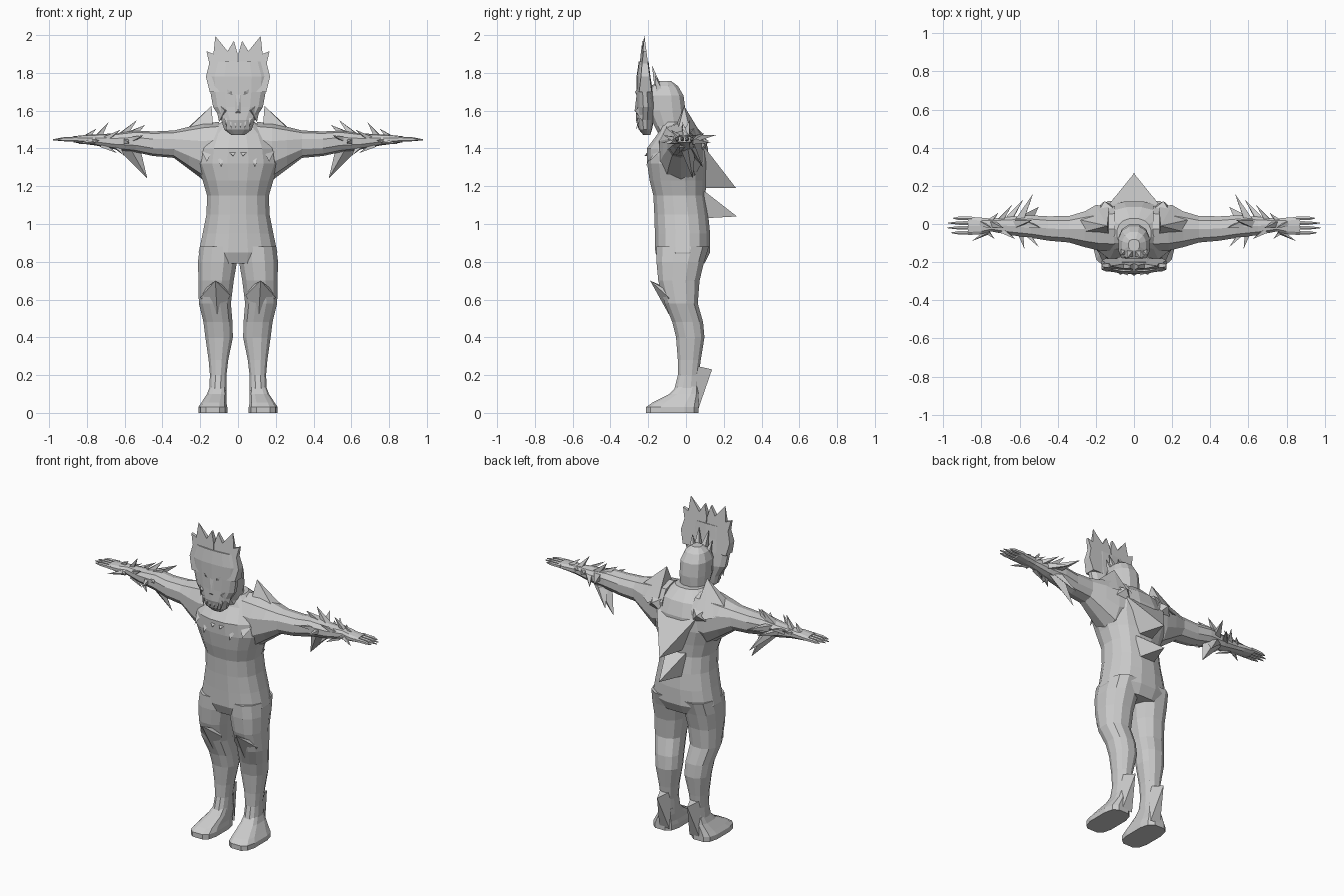
import bpy, bmesh
from math import sin, cos, pi
from mathutils import Vector


def finish(name, bm, mirror=True):
    bmesh.ops.recalc_face_normals(bm, faces=bm.faces[:])
    me = bpy.data.meshes.new(name)
    bm.to_mesh(me)
    bm.free()
    ob = bpy.data.objects.new(name, me)
    bpy.context.collection.objects.link(ob)
    if mirror:
        ob.modifiers.new("mirror", 'MIRROR').use_mirror_merge = False
    return ob


def add_loft(bm, rings, axis='z', n=12, p=0.85):
    """rings: (position along axis, u0, u1, v0, v1), squarish oval sections."""
    loops = []
    for t, u0, u1, v0, v1 in rings:
        loop = []
        for i in range(n):
            a = 2 * pi * (i + 0.5) / n
            c, s = cos(a), sin(a)
            c, s = [abs(k) ** p * (1 if k > 0 else -1) for k in (c, s)]
            u = (u0 + u1) / 2 + (u1 - u0) / 2 * c
            v = (v0 + v1) / 2 + (v1 - v0) / 2 * s
            loop.append(bm.verts.new((u, v, t) if axis == 'z' else (t, u, v)))
        loops.append(loop)
    for a, b in zip(loops, loops[1:]):
        for i in range(n):
            bm.faces.new((a[i], a[(i + 1) % n], b[(i + 1) % n], b[i]))
    bm.faces.new(loops[0])
    bm.faces.new(loops[-1])


def loft(name, rings, axis='z', n=12, p=0.85, mirror=True):
    bm = bmesh.new()
    add_loft(bm, rings, axis, n, p)
    return finish(name, bm, mirror)


def pyramid(bm, base, tip):
    vs = [bm.verts.new(b) for b in base]
    t = bm.verts.new(tip)
    bm.faces.new(vs)
    for i, v in enumerate(vs):
        bm.faces.new((v, vs[(i + 1) % len(vs)], t))


def thorn(bm, root, tip, r, n=4):
    root, tip = Vector(root), Vector(tip)
    d = (tip - root).normalized()
    u = d.orthogonal().normalized()
    w = d.cross(u)
    pyramid(bm, [root + r * (u * cos(2 * pi * i / n) + w * sin(2 * pi * i / n)) for i in range(n)], tip)


def thorns(name, items, n=4):
    bm = bmesh.new()
    for root, tip, r in items:
        thorn(bm, root, tip, r, n)
    return finish(name, bm)


def pyramids(name, items, mirror=True):
    bm = bmesh.new()
    for base, tip in items:
        pyramid(bm, base, tip)
    return finish(name, bm, mirror)


# Torso
loft("torso", [(.79, -.19, .19, -.14, .10), (.85, -.212, .212, -.165, .13),
               (.95, -.19, .19, -.167, .13), (1.05, -.17, .17, -.17, .12),
               (1.15, -.166, .166, -.175, .105), (1.23, -.19, .19, -.195, .11),
               (1.32, -.225, .225, -.208, .12), (1.40, -.21, .21, -.21, .12),
               (1.48, -.17, .17, -.15, .09), (1.54, -.09, .09, -.13, .03)], n=16, mirror=False)

# Legs
loft("leg", [(.10, .06, .155, -.07, .07), (.20, .06, .15, -.045, .07),
             (.28, .05, .157, -.045, .08), (.40, .025, .175, -.055, .10),
             (.48, .027, .185, -.075, .093), (.58, .035, .21, -.115, .065),
             (.70, .02, .212, -.15, .075), (.80, .002, .215, -.16, .10),
             (.88, .002, .205, -.16, .125)])
loft("foot", [(0, .055, .212, -.215, .07), (.03, .055, .212, -.215, .07),
              (.055, .06, .195, -.18, .07), (.10, .06, .165, -.09, .07),
              (.14, .063, .15, -.05, .068)], p=.6)

# Arms with palms
loft("arm", [(.10, -.15, .10, 1.25, 1.54), (.18, -.145, .09, 1.23, 1.535),
             (.26, -.125, .07, 1.29, 1.515), (.34, -.10, .045, 1.35, 1.495),
             (.45, -.09, .043, 1.36, 1.49), (.54, -.075, .048, 1.38, 1.495),
             (.65, -.06, .04, 1.395, 1.48), (.75, -.04, .03, 1.415, 1.475),
             (.80, -.055, .035, 1.422, 1.472), (.87, -.06, .04, 1.432, 1.465)], axis='x', n=10)

# Fingers and thumb
bm = bmesh.new()
for y, end in ((.03, .95), (.005, .975), (-.02, .98), (-.046, .96)):
    add_loft(bm, [(.85, y - .012, y + .012, 1.437, 1.463),
                  (.92, y - .01, y + .01, 1.438, 1.46),
                  (end, y - .002, y + .002, 1.443, 1.449)], axis='x', n=6)
thorn(bm, (.76, -.035, 1.44), (.85, -.09, 1.425), .018, 5)
finish("fingers", bm)

# Forearm and hand spikes
thorns("forearm_spikes", [
    ((.62, 0, 1.46), (.535, .02, 1.55), .03), ((.60, .02, 1.45), (.53, .158, 1.47), .03),
    ((.66, .02, 1.44), (.58, .13, 1.43), .025), ((.70, .02, 1.45), (.64, .10, 1.48), .02),
    ((.60, -.03, 1.44), (.575, -.13, 1.43), .025), ((.58, -.03, 1.44), (.50, -.12, 1.47), .025),
    ((.74, 0, 1.46), (.685, -.02, 1.54), .022), ((.80, 0, 1.46), (.75, -.02, 1.505), .02),
    ((.57, 0, 1.47), (.49, -.02, 1.525), .03), ((.64, -.03, 1.41), (.60, -.05, 1.36), .02),
    ((.72, -.02, 1.42), (.64, -.04, 1.375), .02), ((.70, -.03, 1.45), (.62, -.08, 1.50), .02),
    ((.76, .01, 1.45), (.71, .06, 1.47), .018), ((.78, -.03, 1.44), (.73, -.08, 1.44), .018)])

# Elbow blades hanging under the forearm
pyramids("elbow_blade", [
    ([(.52, -.01, 1.41), (.57, .05, 1.40), (.64, .01, 1.40), (.57, -.03, 1.40)], (.48, .035, 1.24)),
    ([(.54, .0, 1.40), (.58, .05, 1.41), (.62, .03, 1.40)], (.50, .09, 1.30))])

# Shoulder spikes
pyramids("shoulder_spike", [
    ([(.13, -.07, 1.48), (.13, .09, 1.46), (.20, .10, 1.42), (.32, .03, 1.46), (.30, -.05, 1.47)],
     (.14, -.01, 1.625)),
    ([(.08, .06, 1.48), (.20, .04, 1.48), (.22, .06, 1.38), (.10, .09, 1.38)], (.155, .12, 1.44))])

# Back spikes
pyramids("back_spikes", [
    ([(-.15, .08, 1.43), (.15, .08, 1.43), (.05, .09, 1.19), (-.05, .09, 1.19)], (0, .265, 1.19)),
    ([(-.07, .09, 1.18), (.07, .09, 1.18), (.06, .09, 1.03), (-.06, .09, 1.03)], (0, .27, 1.04))],
    mirror=False)

# Chest collar teeth lying on the chest
pyramids("collar_teeth", [
    ([(.06, -.17, 1.40), (.13, -.16, 1.40), (.10, -.19, 1.36)], (.09, -.215, 1.30)),
    ([(.12, -.15, 1.42), (.20, -.12, 1.40), (.16, -.17, 1.36)], (.165, -.195, 1.33)),
    ([(.0, -.19, 1.40), (.07, -.19, 1.40), (.03, -.19, 1.36)], (.025, -.22, 1.36))])

# Knee and heel spikes
pyramids("knee_spike", [
    ([(.04, -.10, .62), (.11, -.09, .52), (.20, -.09, .61), (.17, -.12, .66), (.07, -.12, .67)],
     (.12, -.19, .70))])
pyramids("heel_spike", [
    ([(.07, .05, .25), (.14, .05, .25), (.14, .065, .02), (.07, .065, .02)], (.105, .138, .23))])

# Head and neck
loft("head", [(1.44, -.11, .11, -.13, .04), (1.52, -.08, .08, -.17, -.005),
              (1.60, -.085, .085, -.21, 0), (1.68, -.085, .085, -.21, -.01),
              (1.73, -.065, .065, -.19, -.04), (1.758, -.03, .03, -.14, -.08)], mirror=False)

# Face mask
loft("mask", [(1.47, -.035, .035, -.225, -.19), (1.50, -.075, .075, -.25, -.18),
              (1.55, -.09, .09, -.265, -.17), (1.62, -.135, .135, -.262, -.165),
              (1.70, -.15, .15, -.262, -.175), (1.78, -.155, .155, -.262, -.188),
              (1.86, -.13, .13, -.25, -.198)], n=14, p=.9, mirror=False)

# Mask crown, a jagged plate thinning upward
outline = [(.002, 1.74), (.002, 1.90), (.022, 1.97), (.055, 1.915), (.12, 1.995), (.13, 1.90),
           (.167, 1.915), (.152, 1.85), (.17, 1.78), (.15, 1.70), (.08, 1.70)]
bm = bmesh.new()
front = [bm.verts.new((x, -.255 + (z - 1.75) * .1 + x * .08, z)) for x, z in outline]
back = [bm.verts.new((x, -.188 - (z - 1.75) * .13, z)) for x, z in outline]
bm.faces.new(front)
bm.faces.new(back[::-1])
for i in range(len(outline)):
    j = (i + 1) % len(outline)
    bm.faces.new((front[i], back[i], back[j], front[j]))
bmesh.ops.triangulate(bm, faces=[f for f in bm.faces if len(f.verts) > 4])
finish("mask_crown", bm)

# Brows, cheeks, snout and fangs
pyramids("brow_and_cheek", [
    ([(.02, -.25, 1.66), (.12, -.23, 1.75), (.09, -.24, 1.68)], (.035, -.27, 1.70)),
    ([(.05, -.245, 1.60), (.125, -.22, 1.66), (.10, -.23, 1.54)], (.07, -.268, 1.60))])
pyramids("snout", [
    ([(-.02, -.255, 1.74), (.02, -.255, 1.74), (.05, -.24, 1.56), (-.05, -.24, 1.56)],
     (0, -.272, 1.60))], mirror=False)
thorns("fangs", [((x, -.25, 1.56), (x * .9, -.262, 1.50), .01) for x in (.015, .04, .065)])

# Small crest behind the crown
thorns("head_crest", [((.02, -.15, 1.73), (.035, -.18, 1.84), .025),
                      ((.05, -.14, 1.70), (.07, -.165, 1.79), .025)])
